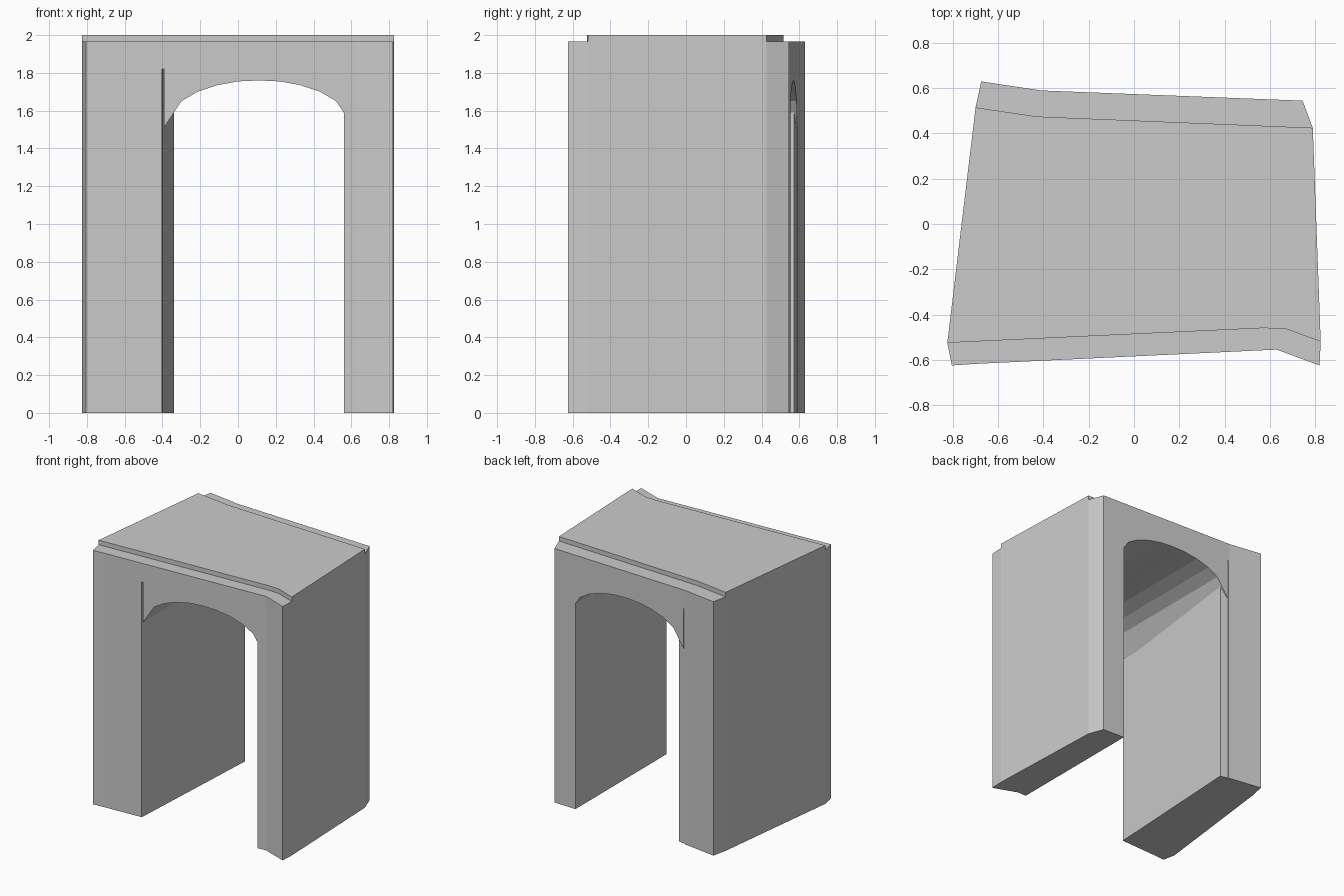
import bpy, bmesh
from mathutils import Vector

if "Cube" in bpy.data.objects:
    bpy.data.objects.remove(bpy.data.objects["Cube"])


def prism(name, points, offset):
    """Extrude a closed 3D outline along an offset vector."""
    bm = bmesh.new()
    face = bm.faces.new([bm.verts.new(p) for p in points])
    new = bmesh.ops.extrude_face_region(bm, geom=[face])["geom"]
    verts = [g for g in new if isinstance(g, bmesh.types.BMVert)]
    bmesh.ops.translate(bm, verts=verts, vec=Vector(offset))
    bmesh.ops.recalc_face_normals(bm, faces=bm.faces)
    mesh = bpy.data.meshes.new(name)
    bm.to_mesh(mesh)
    bm.free()
    obj = bpy.data.objects.new(name, mesh)
    bpy.context.collection.objects.link(obj)
    return obj


def plan(name, outline, z0, z1):
    return prism(name, [(x, y, z0) for x, y in outline], (0, 0, z1 - z0))


def combine(target, tool, operation):
    mod = target.modifiers.new(operation.title(), 'BOOLEAN')
    mod.operation = operation
    mod.solver = 'EXACT'
    mod.object = tool
    bpy.context.view_layer.objects.active = target
    bpy.ops.object.modifier_apply(modifier=mod.name)
    bpy.data.objects.remove(tool, do_unlink=True)


LEDGE = 1.965

# Main masonry block with irregular footprint
body = plan("gate_body", [
    (-0.805, -0.625), (-0.70, -0.618), (0.63, -0.555), (0.82, -0.625),
    (0.825, -0.52), (0.79, 0.425), (0.745, 0.545), (-0.41, 0.59),
    (-0.675, 0.63), (-0.70, 0.515), (-0.825, -0.525)], 0, LEDGE)

# Arched passage, mirrored about its crown, with a narrow slit on the left
crown = 0.11
half = [(0.41, 1.65), (0.325, 1.70), (0.22, 1.735), (0.11, 1.755)]
arch = [(crown + d, z) for d, z in half] + [(crown, 1.76)]
arch += [(crown - d, z) for d, z in reversed(half)]
opening = [(0.56, -0.1), (0.56, 1.59)] + arch + [
    (-0.392, 1.51), (-0.392, 1.82), (-0.402, 1.82), (-0.402, -0.1)]
cutter = prism("passage_cutter", [(x, -1, z) for x, z in opening], (0, 2, 0))
combine(body, cutter, 'DIFFERENCE')

# Slanted inner wall of the left pier
jamb = plan("left_jamb", [
    (-0.41, -0.595), (-0.40, -0.595), (-0.339, 0.572),
    (-0.398, 0.585), (-0.41, 0.585)], 0, 1.83)
combine(body, jamb, 'UNION')

# Roof slab set back from front and back to leave ledges
plan("roof_slab", [
    (-0.825, -0.525), (0.57, -0.46), (0.67, -0.463), (0.825, -0.52),
    (0.79, 0.425), (-0.43, 0.475), (-0.70, 0.515)], LEDGE, 2.0)
